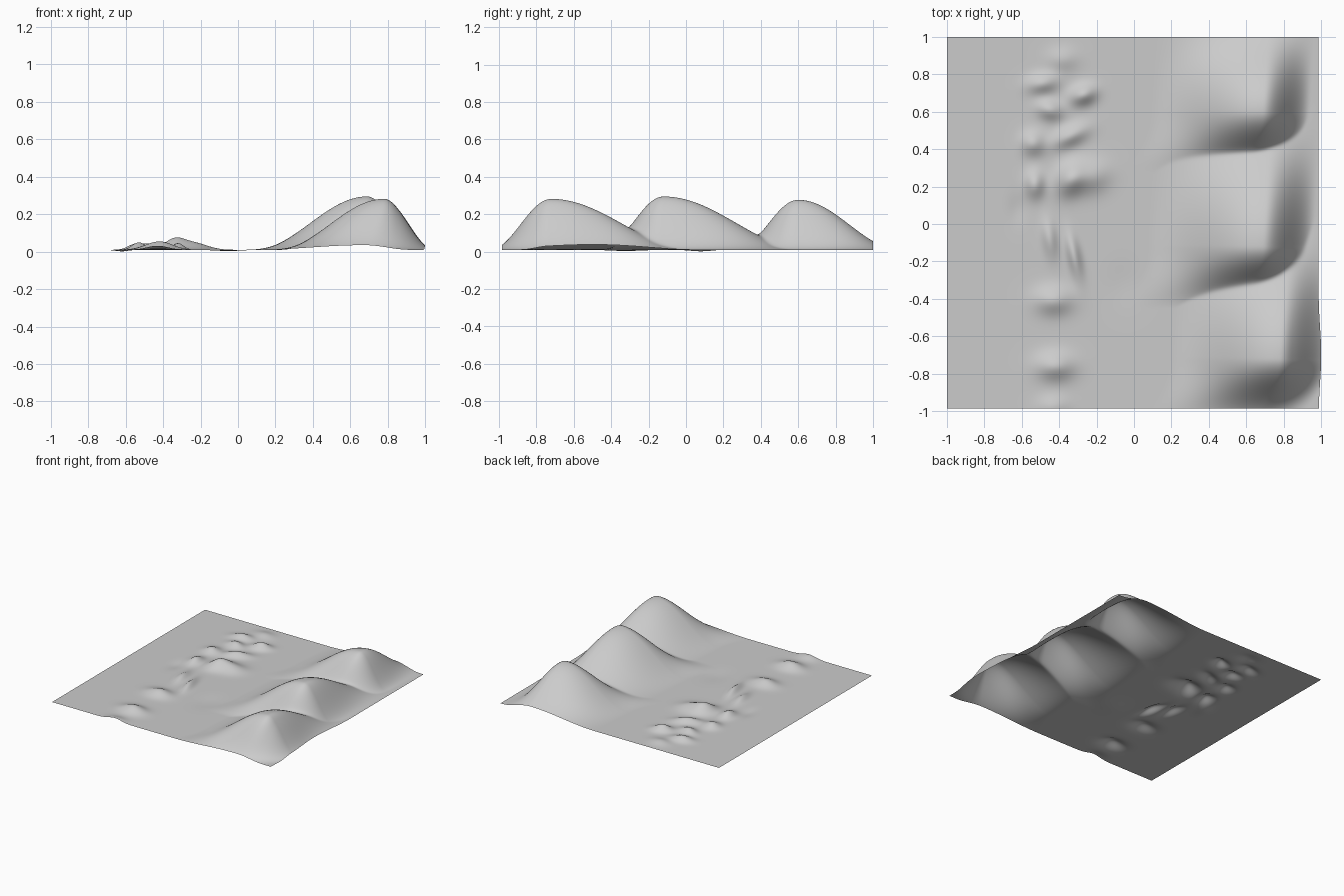
import bpy
import math

cube = bpy.data.objects.get("Cube")
if cube:
    bpy.data.objects.remove(cube, do_unlink=True)

N = 200          # grid divisions
BASE = 0.01      # level of the flat ground

# Big dunes: height, (x start, crest, end), (y start, crest, end)
DUNES = [
    (0.272, (0.20, 0.78, 1.03), (-1.05, -0.72, 0.05)),
    (0.285, (0.08, 0.69, 0.96), (-0.45, -0.12, 0.66)),
    (0.267, (0.10, 0.69, 0.94), (0.27, 0.60, 1.15)),
]

# Small mounds: x, y, half width, half depth, height, turn in degrees
MOUNDS = [
    (-0.43, -0.98, 0.08, 0.06, 0.022, 0),
    (-0.42, -0.76, 0.10, 0.07, 0.045, 0),
    (-0.43, -0.41, 0.10, 0.07, 0.040, 0),
    (-0.32, -0.17, 0.035, 0.12, 0.036, 12),
    (-0.45, -0.08, 0.04, 0.10, 0.030, 8),
    (-0.34, 0.24, 0.07, 0.09, 0.055, -35),
    (-0.23, 0.25, 0.10, 0.08, 0.035, 20),
    (-0.53, 0.21, 0.05, 0.07, 0.040, 0),
    (-0.34, 0.47, 0.10, 0.05, 0.035, 25),
    (-0.54, 0.43, 0.06, 0.06, 0.035, 0),
    (-0.27, 0.69, 0.07, 0.05, 0.045, 20),
    (-0.45, 0.61, 0.07, 0.05, 0.035, -15),
    (-0.49, 0.75, 0.08, 0.05, 0.035, 10),
    (-0.38, 0.88, 0.08, 0.06, 0.018, 0),
    (-0.05, -0.32, 0.10, 0.12, -0.006, 0),
    (-0.62, 0.08, 0.05, 0.08, -0.008, 0),
]


def ease(v, span):
    """Rise from start to crest and fall to end, both with soft feet."""
    start, crest, end = span
    t = (v - start) / (crest - start) if v < crest else (end - v) / (end - crest)
    t = min(max(t, 0.0), 1.0)
    return 0.5 - 0.5 * math.cos(math.pi * t)


def dune(x, y, d):
    h, xs, ys = d
    off = y - ys[1]
    bend = 1.5 * off * off if off < 0 else -0.06 * off   # crest curls at its near end
    return h * ease(x + bend, xs) * ease(y, ys)


def mound(x, y, m):
    cx, cy, rx, ry, h, turn = m
    a = math.radians(turn)
    dx, dy = x - cx, y - cy
    u = (dx * math.cos(a) + dy * math.sin(a)) / rx
    v = (dy * math.cos(a) - dx * math.sin(a)) / ry
    return h * math.exp(-u * u - v * v)


def height(x, y):
    big = sum(dune(x, y, d) ** 6 for d in DUNES) ** (1 / 6)
    small = sum(mound(x, y, m) for m in MOUNDS) if x < 0.4 else 0.0
    return max(0.0, BASE + big + small)


# Ground sheet
verts = []
for j in range(N + 1):
    for i in range(N + 1):
        x = -1 + 1.985 * i / N
        y = -0.985 + 1.985 * j / N
        z = height(x, y)
        # steep outer slope of the near dune pushes the border out a little
        bulge = 0.015 * max(0, (x - 0.85) / 0.135) * math.exp(-((y + 0.7) / 0.2) ** 2)
        verts.append((x + bulge, y, z))
W = N + 1
faces = [(j * W + i, j * W + i + 1, (j + 1) * W + i + 1, (j + 1) * W + i)
         for j in range(N) for i in range(N)]

mesh = bpy.data.meshes.new("dune_ground")
mesh.from_pydata(verts, [], faces)
mesh.update()
ground = bpy.data.objects.new("dune_ground", mesh)
bpy.context.collection.objects.link(ground)
for p in mesh.polygons:
    p.use_smooth = True

# Plain grey colour
mat = bpy.data.materials.new("plain_grey")
mat.use_nodes = True
grey = (0.6, 0.6, 0.6, 1)
mat.diffuse_color = grey
mat.node_tree.nodes["Principled BSDF"].inputs["Base Color"].default_value = grey
mesh.materials.append(mat)
